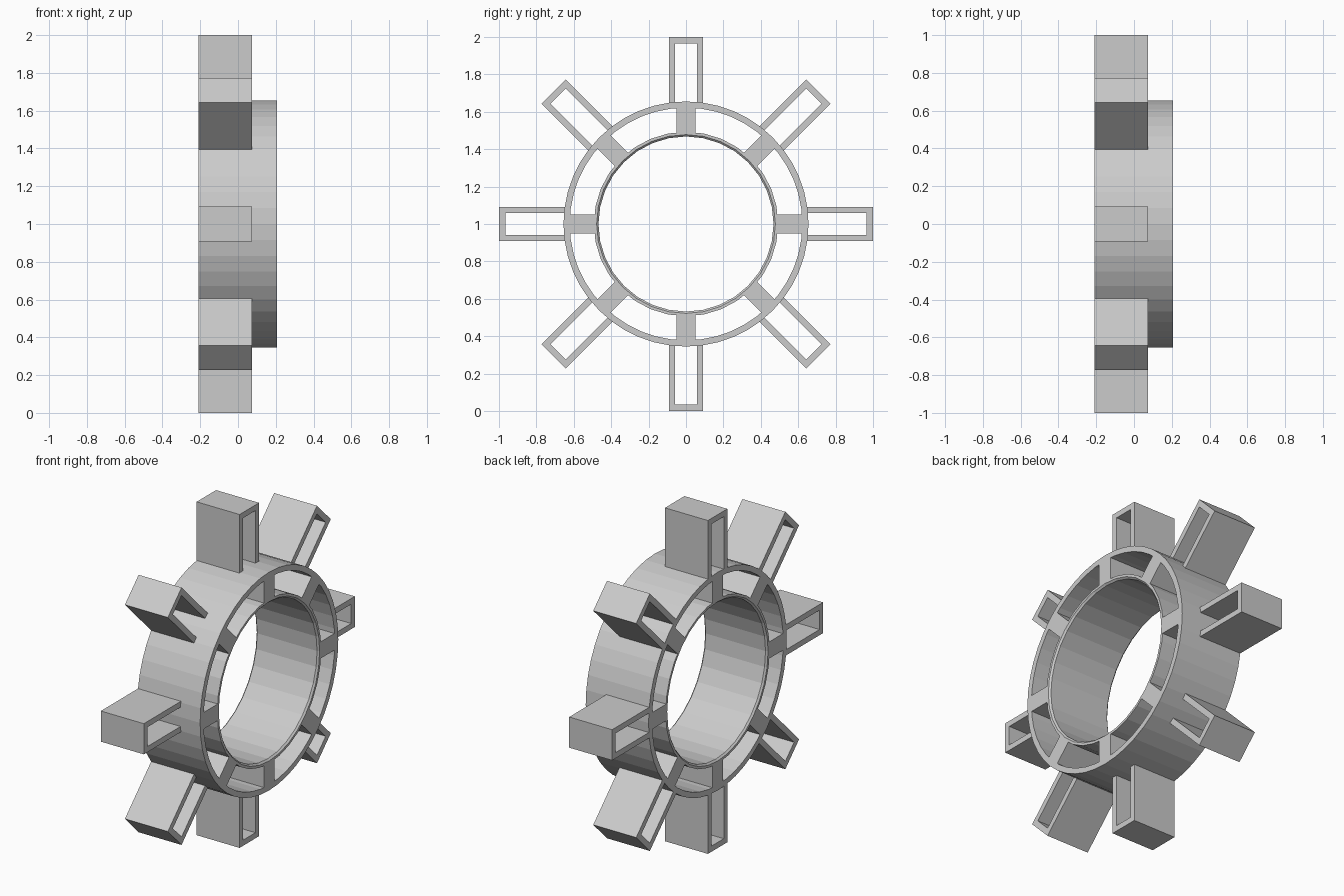
import bpy, bmesh
from math import pi
from mathutils import Matrix, Vector

cube = bpy.data.objects.get("Cube")
if cube:
    bpy.data.objects.remove(cube)

GREY = (0.6, 0.6, 0.6, 1)
grey = bpy.data.materials.new("plain grey")
grey.use_nodes = True
grey.diffuse_color = GREY
grey.node_tree.nodes["Principled BSDF"].inputs["Base Color"].default_value = GREY

CENTRE = Matrix.Translation((0, 0, 1))
X0, X1 = -0.21, 0.207      # ends of the hub
FIN_X1 = 0.075             # fins stop short of the hub's +x end
COUNT = 8


def finish(name, bm, turn=0):
    bmesh.ops.recalc_face_normals(bm, faces=bm.faces)
    mesh = bpy.data.meshes.new(name)
    bm.to_mesh(mesh)
    bm.free()
    mesh.materials.append(grey)
    obj = bpy.data.objects.new(name, mesh)
    bpy.context.collection.objects.link(obj)
    obj.matrix_world = CENTRE @ Matrix.Rotation(turn, 4, "X")
    return obj


def ring(name, profile, sides):
    """Revolve a closed (x, radius) profile about the x axis."""
    bm = bmesh.new()
    verts = [bm.verts.new((x, 0, r)) for x, r in profile]
    edges = [bm.edges.new((verts[i - 1], v)) for i, v in enumerate(verts)]
    bmesh.ops.spin(bm, geom=verts + edges, cent=(0, 0, 0), axis=(1, 0, 0),
                   angle=2 * pi, steps=sides, use_merge=True)
    bmesh.ops.remove_doubles(bm, verts=bm.verts, dist=0.0001)
    return finish(name, bm)


def slab(name, outline, x0, x1, turn):
    """Extrude a (y, z) outline along x, then turn it about the hub."""
    bm = bmesh.new()
    face = bm.faces.new([bm.verts.new((x0, y, z)) for y, z in outline])
    new = bmesh.ops.extrude_face_region(bm, geom=[face])["geom"]
    moved = [g for g in new if isinstance(g, bmesh.types.BMVert)]
    bmesh.ops.translate(bm, verts=moved, vec=Vector((x1 - x0, 0, 0)))
    return finish(name, bm, turn)


# Outer rim and thin inner sleeve with chamfered bore edges
ring("outer_rim", [(X0, 0.622), (X0, 0.655), (X1, 0.655), (X1, 0.622)], 48)
C = 0.01
ring("inner_sleeve", [(X0, 0.478), (X0, 0.493), (X1, 0.493), (X1, 0.478),
                      (X1 - C, 0.468), (X0 + C, 0.468)], 32)

# Spokes between the rings and hollow fins outside the rim
W, T, ROOT, TIP = 0.092, 0.034, 0.633, 1.0
spoke = [(-0.05, 0.482), (0.05, 0.482), (0.05, 0.632), (-0.05, 0.632)]
half_fin = [(W - T, ROOT), (W, ROOT), (W, TIP)]
half_slot = [(W - T, TIP - T)]
right = half_slot + half_fin
fin = right + [(-y, z) for y, z in reversed(right)]
for i in range(COUNT):
    angle = 2 * pi * i / COUNT
    slab(f"spoke_{i + 1}", spoke, X0, X1, angle)
    slab(f"fin_{i + 1}", fin, X0, FIN_X1, angle)
